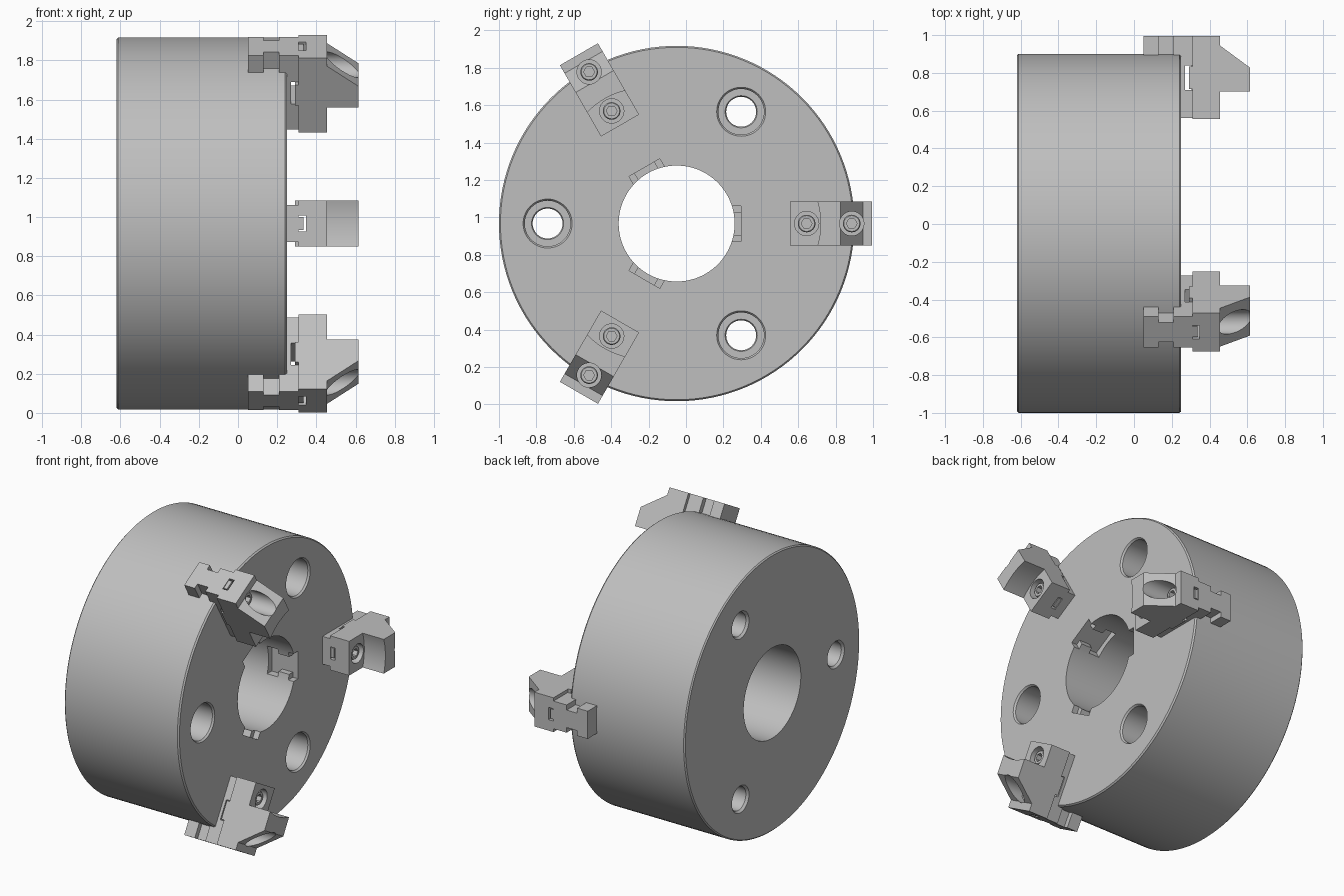
import bpy, bmesh, math
from mathutils import Matrix, Vector

cube = bpy.data.objects.get("Cube")
if cube:
    bpy.data.objects.remove(cube, do_unlink=True)

CENTRE = Vector((0, -0.05, 0.967))   # chuck axis runs along x through here
FRONT, BACK = 0.25, -0.62
HALF = 0.1175                        # half width of a jaw

steel = bpy.data.materials.new("grey steel")
steel.use_nodes = True
steel.diffuse_color = (0.52, 0.52, 0.52, 1)
steel.node_tree.nodes["Principled BSDF"].inputs["Base Color"].default_value = (0.52, 0.52, 0.52, 1)


def finish(name, bm):
    bmesh.ops.recalc_face_normals(bm, faces=bm.faces[:])
    mesh = bpy.data.meshes.new(name)
    bm.to_mesh(mesh)
    bm.free()
    mesh.materials.append(steel)
    obj = bpy.data.objects.new(name, mesh)
    bpy.context.collection.objects.link(obj)
    return obj


def lathe(name, profile, y=0, z=0, steps=64):
    """Closed solid turned about the x axis from (x, radius) points."""
    bm = bmesh.new()
    rings = []
    for x, r in profile:
        turn = [2 * math.pi * i / steps for i in range(steps)]
        rings.append([bm.verts.new((x, y + r * math.cos(a), z + r * math.sin(a))) for a in turn])
    for a, b in zip(rings, rings[1:]):
        for i in range(steps):
            j = (i + 1) % steps
            bm.faces.new((a[i], a[j], b[j], b[i]))
    bm.faces.new(rings[0])
    bm.faces.new(rings[-1])
    return finish(name, bm)


def prism(name, points, direction):
    bm = bmesh.new()
    face = bm.faces.new([bm.verts.new(p) for p in points])
    out = bmesh.ops.extrude_face_region(bm, geom=[face])["geom"]
    bmesh.ops.translate(bm, verts=[v for v in out if isinstance(v, bmesh.types.BMVert)], vec=direction)
    return finish(name, bm)


def box(name, x0, x1, y0, y1, half):
    corners = [(x0, y0, -half), (x1, y0, -half), (x1, y1, -half), (x0, y1, -half)]
    return prism(name, corners, (0, 0, 2 * half))


def combine(obj, tools, operation="DIFFERENCE"):
    for tool in tools:
        mod = obj.modifiers.new("combine", "BOOLEAN")
        mod.operation, mod.solver, mod.object = operation, "EXACT", tool
        bpy.context.view_layer.update()
        mesh = bpy.data.meshes.new_from_object(obj.evaluated_get(bpy.context.evaluated_depsgraph_get()))
        obj.modifiers.clear()
        obj.data = mesh
        bpy.data.objects.remove(tool, do_unlink=True)
    return obj


def smooth(obj):
    bpy.ops.object.select_all(action="DESELECT")
    obj.select_set(True)
    bpy.context.view_layer.objects.active = obj
    bpy.ops.object.shade_smooth_by_angle(angle=math.radians(30))


def rail(name, y0, y1, top):
    """Guide with an I-shaped section, running outwards along y."""
    side = [(0.05, 0.095), (0.13, 0.095), (0.13, 0.06), (0.21, 0.06), (0.21, 0.095), (top, 0.095)]
    outline = side + [(x, -v) for x, v in reversed(side)]
    return prism(name, [(x, y0, v) for x, v in outline], (0, y1 - y0, 0))


# Chuck body with bore, stepped mounting holes and guide slots
body = lathe("chuck_body", [(BACK, 0.942), (BACK + 0.008, 0.95), (FRONT - 0.01, 0.95), (FRONT, 0.942)], steps=128)
cutters = [lathe("bore", [(BACK - 0.1, 0.31), (FRONT + 0.1, 0.31)], steps=96)]
for k in range(3):
    a = math.radians(60 + 120 * k)
    hole = [(BACK - 0.02, 0.11), (BACK + 0.015, 0.08), (-0.21, 0.08), (-0.2, 0.086), (-0.2, 0.122),
            (FRONT - 0.012, 0.122), (FRONT + 0.012, 0.14)]
    cutters.append(lathe("mounting_hole", hole, 0.69 * math.cos(a), 0.69 * math.sin(a), 48))
    slot = rail("slot", 0.25, 0.345, FRONT + 0.05)
    slot.data.transform(Matrix.Rotation(math.radians(120 * k), 4, "X"))
    cutters.append(slot)
combine(body, cutters)
body.location = CENTRE
smooth(body)

# Base jaw: guide rail with a cross keyway and a raised tongue
base = combine(rail("base_jaw", 0.61, 1.045, 0.31), [box("keyway", 0.27, 0.4, 0.76, 0.89, 0.2)])
tongue = box("jaw_tongue", 0.305, 0.335, 0.615, 1.04, 0.033)

# Top jaw: sloped block with curved grip, groove and bolt pockets
outline = [(0.31, 0.605), (0.615, 0.605), (0.615, 0.877), (0.455, 0.995), (0.455, 1.045),
           (0.31, 1.045), (0.31, 0.885), (0.29, 0.885), (0.29, 0.765), (0.31, 0.765)]
jaw = prism("top_jaw", [(x, y, -HALF) for x, y in outline], (0, 0, 2 * HALF))
bolt_places = (0.695, 0.936)
combine(jaw, [lathe("grip", [(0.455, 0.41), (0.8, 0.41)], 0.36, 0, 128),
              box("groove", 0.2, 0.348, 0.5, 1.2, 0.042)]
        + [lathe("pocket", [(0.375, 0.065), (0.8, 0.065)], y, 0, 40) for y in bolt_places])
parts = [base, tongue, jaw]

# Socket-head bolts
for place, y in zip(("inner", "outer"), bolt_places):
    bolt = lathe(place + "_bolt", [(0.36, 0.047), (0.432, 0.047), (0.438, 0.042)], y, 0, 32)
    parts.append(combine(bolt, [lathe("socket", [(0.4, 0.029), (0.5, 0.029)], y, 0, 6)]))

# Repeat the jaw assembly three times around the axis
for part in parts:
    smooth(part)
    part.location = CENTRE
    name = part.name
    part.name = name + "_1"
    for k in (1, 2):
        copy = part.copy()
        copy.name = f"{name}_{k + 1}"
        copy.rotation_euler.x = math.radians(120 * k)
        bpy.context.collection.objects.link(copy)
